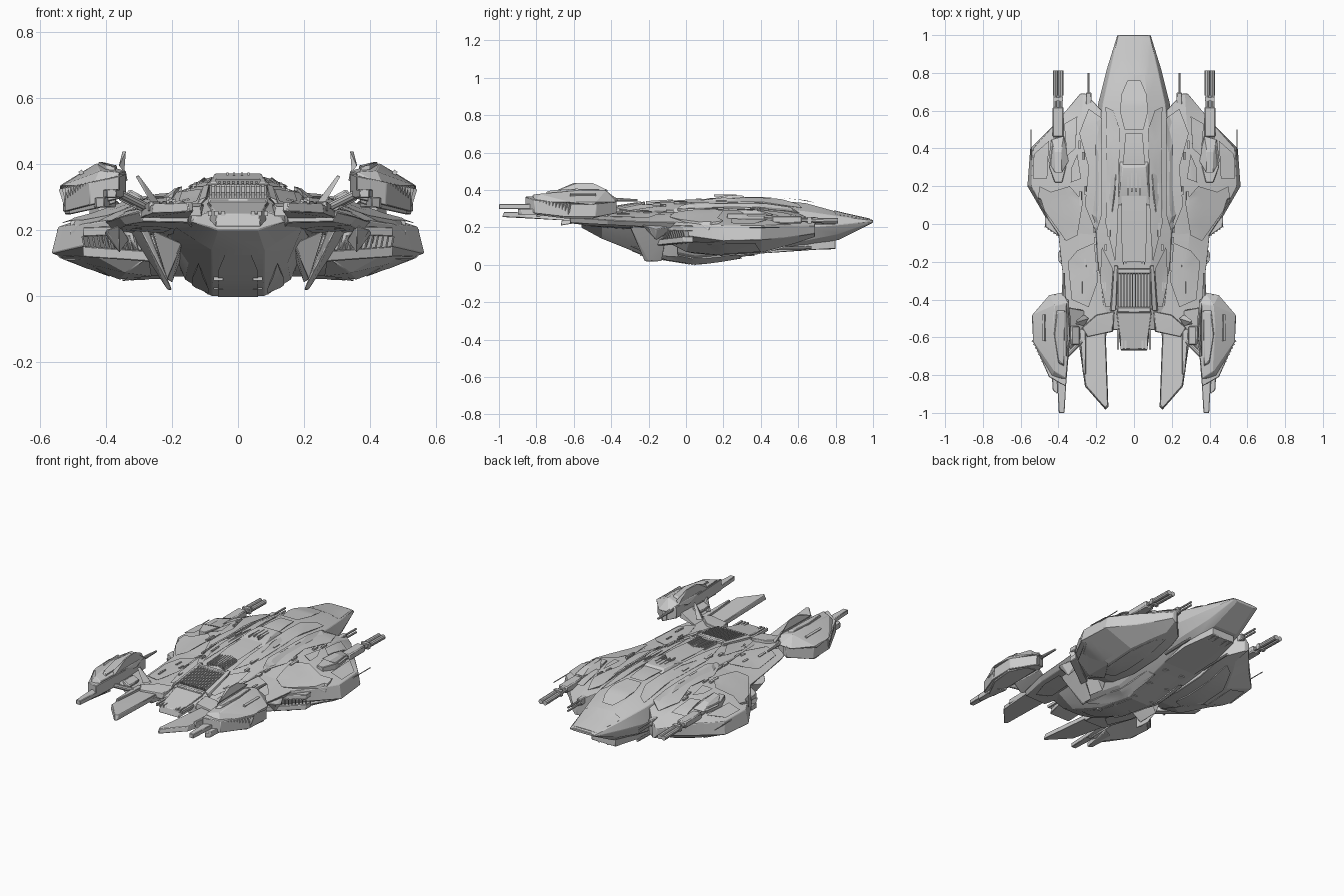
import bpy, bmesh, math, random
from mathutils import Vector, Matrix
from mathutils.bvhtree import BVHTree
random.seed(4)
trees = []

def finish(name, bm, mirror=False, bevel=0.0):
    bmesh.ops.recalc_face_normals(bm, faces=bm.faces)
    me = bpy.data.meshes.new(name)
    bm.to_mesh(me)
    ob = bpy.data.objects.new(name, me)
    bpy.context.collection.objects.link(ob)
    if mirror:
        ob.modifiers.new("mirror", 'MIRROR')
    if bevel:
        b = ob.modifiers.new("bevel", 'BEVEL')
        b.width, b.segments, b.limit_method = bevel, 1, 'ANGLE'

def loft(name, secs, mirror=False):
    bm = bmesh.new()
    rings = [[bm.verts.new((x, y, z)) for x, z in ring] for y, ring in secs]
    for a, b in zip(rings, rings[1:]):
        for i in range(len(a)):
            j = (i + 1) % len(a)
            bm.faces.new((a[i], a[j], b[j], b[i]))
    bm.faces.new(rings[0])
    bm.faces.new(rings[-1])
    trees.append(BVHTree.FromBMesh(bm))
    finish(name, bm, mirror, 0.003)

def hull(name, pts, mirror=True, bevel=0.003):
    bm = bmesh.new()
    for p in pts:
        bm.verts.new(p)
    bmesh.ops.convex_hull(bm, input=bm.verts)
    bmesh.ops.dissolve_limit(bm, angle_limit=0.02, verts=bm.verts, edges=bm.edges)
    finish(name, bm, mirror, bevel)

def slab(name, pts, thick, inset=0.0, mirror=True):
    # outline with heights; the top is drawn in toward the middle
    c = sum((Vector(p) for p in pts), Vector()) / len(pts)
    top = [Vector(p) + Vector(((c.x - p[0]) * inset, (c.y - p[1]) * inset, 0)) for p in pts]
    hull(name, top + [Vector(p) - Vector((0, 0, thick)) for p in pts], mirror)

def box(name, c, s, rot=(0, 0, 0), mirror=True, bevel=0.0):
    bm = bmesh.new()
    m = Matrix.Translation(c) @ Matrix.Rotation(rot[2], 4, 'Z') @ Matrix.Rotation(rot[1], 4, 'Y') @ Matrix.Rotation(rot[0], 4, 'X')
    bmesh.ops.create_cube(bm, size=1, matrix=m @ Matrix.Diagonal((*s, 1)))
    finish(name, bm, mirror, bevel)

def tube(name, a, b, r, r2=None, sides=10):
    a, b = Vector(a), Vector(b)
    bm = bmesh.new()
    m = Matrix.Translation((a + b) / 2) @ (b - a).to_track_quat('Z', 'Y').to_matrix().to_4x4()
    bmesh.ops.create_cone(bm, cap_ends=True, segments=sides, radius1=r, radius2=r2 or r, depth=(b - a).length, matrix=m)
    finish(name, bm, True)

def surf(x, y, side=1):
    hits = [t.ray_cast(Vector((abs(x), y, side)), Vector((0, 0, -side)))[0] for t in trees]
    zs = [h.z * side for h in hits if h]
    return max(zs) * side if zs else 0.22

def panel(name, outline, rise=0.008, side=1, mirror=True):
    # armour panel that follows the hull below it, with a chamfered rim
    bm = bmesh.new()
    f = bm.faces.new([bm.verts.new((x, y, 0)) for x, y in outline])
    bmesh.ops.inset_region(bm, faces=[f], thickness=.007, use_boundary=True)
    rim = {v for v in bm.verts if v not in f.verts[:]}
    bmesh.ops.triangulate(bm, faces=[f])
    inner = [e for e in bm.edges if not (e.verts[0] in rim or e.verts[1] in rim)]
    bmesh.ops.subdivide_edges(bm, edges=inner, cuts=3, use_grid_fill=True)
    for v in bm.verts:
        v.co.z = surf(v.co.x, v.co.y, side) + side * (-.004 if v in rim else rise)
    finish(name, bm, mirror)

def sym(half):
    return half + [(-x, y) for x, y in reversed(half)]

# central hull: y, then bottom, flank, waist, shoulder and top as (x, z)
rows = [(1.0, .06, .225, .085, .228, .09, .233, .08, .238, .05, .24),
        (.82, .08, .135, .12, .165, .145, .215, .125, .26, .055, .28),
        (.64, .09, .095, .15, .13, .19, .20, .165, .285, .07, .33),
        (.40, .11, .06, .17, .10, .22, .19, .19, .31, .085, .352),
        (.05, .08, .0, .16, .05, .22, .18, .20, .31, .09, .342),
        (-.20, .08, .04, .15, .10, .22, .20, .19, .285, .09, .325),
        (-.45, .08, .14, .13, .17, .20, .215, .16, .262, .085, .285),
        (-.56, .06, .20, .09, .21, .14, .225, .12, .248, .07, .262)]
loft("central_hull", [(r[0], sym([(r[i], r[i + 1]) for i in range(1, 11, 2)])) for r in rows])
# broad side pods: y, inner x, shoulder, upper edge, lower edge, belly, inner bottom z
pods = [(.69, .255, .27, .225, .285, .205, .285, .17, .27, .15, .15),
        (.60, .17, .275, .26, .36, .21, .36, .155, .26, .12, .12),
        (.53, .16, .28, .275, .42, .215, .42, .145, .30, .10, .10),
        (.40, .16, .30, .285, .535, .21, .55, .135, .36, .065, .07),
        (.20, .16, .30, .29, .545, .21, .565, .13, .36, .052, .06),
        (.02, .16, .30, .28, .45, .22, .46, .155, .34, .08, .08),
        (-.12, .16, .28, .265, .36, .235, .35, .20, .30, .14, .13)]
loft("side_pod", [(p[0], [(p[1], p[3] + .015), p[2:4], p[4:6], p[6:8], p[8:10], (p[1], p[10])]) for p in pods], True)
# rear shoulders joining the pods to the tail
loft("rear_shoulder", [(.02, [(.15, .29), (.30, .275), (.41, .225), (.39, .19), (.15, .16)]),
                       (-.22, [(.15, .285), (.28, .265), (.385, .23), (.36, .205), (.15, .18)]),
                       (-.42, [(.13, .265), (.26, .262), (.36, .24), (.34, .215), (.13, .20)]),
                       (-.62, [(.15, .25), (.22, .262), (.30, .255), (.29, .225), (.15, .222)])], True)
# tail prongs and centre tail deck
slab("tail_prong", [(.15, -.56, .262), (.30, -.58, .262), (.26, -.86, .28), (.15, -.985, .284), (.135, -.97, .284)], .028, .06)
slab("tail_prong_rib", [(.255, -.55, .275), (.29, -.55, .275), (.27, -.8, .288), (.255, -.8, .288)], .03, .05)
slab("tail_deck", [(-.10, -.46, .285), (.10, -.46, .285), (.07, -.67, .25), (-.07, -.67, .25)], .04, .08, False)
for x in (.045, .065, .085):
    box("tail_flap_bar", (x, -.61, .25), (.012, .11, .016))
slab("tail_bracket", [(.10, -.46, .28), (.20, -.48, .28), (.28, -.55, .28), (.25, -.60, .272), (.17, -.56, .272), (.11, -.57, .272)], .03, .05)
# dorsal spine, canopy and raised armour
panel("dorsal_spine", sym([(.045, .48), (.06, .30), (.07, 0), (.06, -.20)]), .012, mirror=False)
panel("canopy", sym([(.035, .76), (.065, .69), (.075, .60), (.05, .50)]), .016, mirror=False)
panel("nose_panel", sym([(.08, .985), (.125, .80), (.06, .79)]), .004, mirror=False)
panel("spine_armour", [(.075, .50), (.11, .60), (.15, .62), (.145, .35), (.15, .0), (.10, -.20), (.085, 0)], .010)
panel("shoulder_armour", [(.17, .56), (.24, .61), (.29, .48), (.24, .30), (.26, .10), (.20, -.05), (.17, .05)], .014)
panel("pod_front_armour", [(.30, .57), (.37, .53), (.355, .36), (.31, .40)], .012)
panel("pod_rear_armour", [(.27, .12), (.34, .20), (.44, .17), (.50, .20), (.51, .12), (.36, -.09), (.30, -.06)], .012)
panel("pod_edge_armour", [(.45, .44), (.53, .37), (.535, .24), (.46, .24)], .010)
panel("pod_hatch", [(.30, .37), (.33, .30), (.335, .22), (.28, .24)], .012)
panel("shoulder_panel", [(.21, -.10), (.30, -.14), (.35, -.20), (.33, -.40), (.24, -.44), (.19, -.30)], .010)
panel("rear_spine_armour", [(.11, -.24), (.17, -.12), (.18, -.30), (.15, -.44), (.125, -.44)], .014)
# hump on the spine with its flared cheeks, slots and ribs
hull("spine_hump", [(s * x, y, z) for s in (1, -1) for x, y, z in
                    ((.075, .33, .35), (.06, .30, .372), (.07, .21, .372), (.085, .10, .345), (.08, .33, .33), (.10, .10, .32))], False)
hull("hump_cheek", [(.09, .34, .35), (.10, .20, .362), (.115, .06, .345), (.15, .34, .32), (.165, .06, .315), (.10, .06, .32)])
for i in range(2):
    box("spine_slot", (.012 + .02 * i, .22 - .02 * i, .370), (.006, .10, .010))
for i in range(5):
    box("spine_rib", (.014 * i, -.13 - .006 * i, .336), (.007, .12, .018), (.06, 0, 0))
# dorsal engine: frames, cheeks and exhaust vanes
for y0, z0 in ((-.25, .32), (-.455, .28)):
    box("engine_frame", (0, y0, z0), (.18, .03, .035), mirror=False, bevel=.006)
hull("engine_cheek", [(.085, -.22, .34), (.105, -.22, .335), (.12, -.46, .29), (.095, -.46, .30), (.085, -.22, .29), (.13, -.46, .26)])
for i in range(6):
    box("exhaust_vane", (.008 + .015 * i, -.35, .31), (.007, .18, .022), (.16, 0, 0))
# tail nacelles: tilted body, keel, hood, fin, vents and prongs
slab("nacelle_body", [(.345, -.40, .372), (.42, -.37, .345), (.53, -.48, .325), (.525, -.64, .325), (.45, -.81, .345), (.36, -.86, .365), (.34, -.62, .372)], .07)
slab("nacelle_keel", [(.37, -.44, .315), (.45, -.42, .295), (.525, -.50, .275), (.51, -.64, .275), (.42, -.80, .295), (.37, -.82, .31)], .028, -.03)
hull("nacelle_hood", [(.345, -.42, .38), (.42, -.43, .40), (.375, -.36, .345), (.45, -.375, .335), (.54, -.48, .335), (.535, -.62, .335), (.54, -.5, .322),
                      (.44, -.81, .335), (.42, -.78, .38), (.36, -.82, .375), (.34, -.6, .38), (.335, -.5, .35), (.36, -.82, .345), (.43, -.55, .402)])
slab("nacelle_hood_plate", [(.365, -.45, .396), (.41, -.45, .406), (.425, -.58, .408), (.40, -.74, .398), (.37, -.76, .392)], .02, .1)
hull("nacelle_fin", [(.36, -.42, .40), (.345, -.50, .438), (.34, -.60, .438), (.36, -.70, .395), (.345, -.42, .375), (.345, -.70, .375), (.35, -.50, .438), (.35, -.58, .438)], bevel=0)
box("nacelle_slot", (.475, -.55, .374), (.012, .14, .014), (0, .55, 0))
for i in range(10):
    t = i / 9
    box("nacelle_vent", (.52 - .08 * t, -.63 - .16 * t, .30 + .015 * t), (.03, .008, .06), (0, .35, .5))
for i in range(5):
    box("nacelle_front_vane", (.40 + .022 * i, -.39 - .018 * i, .312 - .007 * i), (.010, .03, .05))
hull("nacelle_prong", [(x, y, z) for x, y in ((.355, -.78), (.41, -.78), (.40, -.9), (.398, -1), (.368, -1)) for z in (.298, .325)])
hull("nacelle_lower_prong", [(x, y, z) for x, y in ((.37, -.70), (.44, -.72), (.43, -.88), (.405, -.90)) for z in (.268, .30)])
tube("nacelle_front_spike", (.372, -.42, .35), (.372, -.26, .345), .012, .006)
hull("nacelle_arm", [(.25, -.46, .25), (.25, -.58, .25), (.30, -.45, .28), (.36, -.44, .33), (.36, -.66, .33), (.30, -.66, .26), (.36, -.64, .29), (.35, -.44, .29)])
tube("arm_strut", (.28, -.62, .27), (.36, -.70, .31), .014)
box("arm_joint", (.315, -.59, .30), (.05, .10, .03), (0, -.5, 0), bevel=.006)
hull("tail_antenna", [(.24, -.50, .285), (.265, -.54, .285), (.265, -.48, .285), (.30, -.52, .365), (.31, -.53, .362), (.305, -.51, .365)], bevel=0)
# pod cannons with mounts, and secondary guns
hull("cannon_mount", [(x, y, z) for x, y in ((.365, .42), (.435, .42), (.45, .30), (.42, .22), (.38, .22), (.36, .30)) for z in (.21, .275)])
hull("cannon_shield", [(.345, .33, .27), (.37, .47, .27), (.44, .45, .26), (.455, .33, .26), (.38, .27, .30), (.42, .27, .295), (.385, .38, .295), (.42, .38, .29)])
for x in (.388, .416):
    tube("cannon_barrel", (x, .38, .245), (x, .80, .235), .011)
    tube("cannon_muzzle", (x, .68, .238), (x, .812, .235), .0145)
box("cannon_sleeve", (.402, .54, .242), (.058, .16, .04), bevel=.006)
box("cannon_clamp", (.402, .66, .238), (.05, .02, .034))
for z in (.225, .245):
    tube("secondary_gun", (.24, .56, z), (.24, .80, z - .004), .006)
box("secondary_breech", (.24, .65, .235), (.03, .09, .04), bevel=.004)
tube("pod_antenna", (.545, .34, .20), (.546, .50, .20), .003, sides=6)
# pod rear intakes: slats, lips and the cowl below
u, v = Vector((.27, -.135, .16)), Vector((.46, .0, .165))
for i in range(13):
    box("intake_slat", u.lerp(v, i / 12), (.006, .03, .062 - .02 * i / 12), (.35, 0, .6))
for dz, h in ((.04, .014), (-.04, .016)):
    ends = (u + Vector((-.01, -.01, dz)), v + Vector((.01, .0, dz * .75)))
    hull("intake_lip", [p + Vector((0, dy, e)) for p in ends for dy in (-.015, .04) for e in (-h, h)])
hull("pod_lower_cowl", [(.27, -.10, .12), (.44, .02, .125), (.55, .22, .12), (.36, .20, .05), (.26, .05, .06), (.34, .0, .07)])
# underside: swept fins, keel, chin and armour
hull("ventral_fin", [(.31, -.10, .20), (.30, -.30, .21), (.33, -.10, .20), (.27, -.30, .20), (.21, -.13, .018), (.20, -.22, .018), (.215, -.20, .02)])
hull("ventral_strut", [(.17, -.05, .12), (.17, -.26, .16), (.26, -.05, .18), (.26, -.28, .20), (.20, -.04, .04), (.215, -.20, .05)])
hull("outer_finlet", [(.36, -.06, .21), (.36, -.24, .215), (.405, -.16, .19), (.40, -.20, .20), (.36, -.16, .13), (.33, -.10, .17)])
slab("chin_block", [(-.08, .80, .14), (.08, .80, .14), (.12, .60, .13), (.11, .36, .11), (-.11, .36, .11), (-.12, .60, .13)], .052, .0, False)
panel("keel_plate", sym([(.05, .34), (.06, .05), (.06, -.30), (.04, -.42)]), .003, -1, False)
panel("ventral_armour", [(.09, .30), (.135, .28), (.14, -.05), (.12, -.30), (.09, -.10)], .008, -1)
panel("pod_belly_armour", [(.23, .56), (.29, .52), (.35, .38), (.35, .20), (.32, .06), (.23, .10)], .007, -1)
panel("pod_flank_armour", [(.39, .40), (.52, .37), (.54, .22), (.47, .10), (.39, .18)], .006, -1)
panel("rear_belly_armour", [(.23, -.30), (.33, -.28), (.32, -.42), (.27, -.56), (.20, -.50)], .008, -1)
for x, y, n in ((.03, .70, .2), (.06, .66, .26), (.14, .56, .22)):
    tube("chin_gun", (x, y - n / 2, .088), (x, y + n / 2, .092), .008)
for i in range(6):
    box("keel_clamp", (.06, .48 - .14 * i, surf(.06, .48 - .14 * i, -1) + .005), (.03, .05, .012))
# small fittings on the upper hull
for i in range(18):
    x, y = random.uniform(.12, .30), random.uniform(-.42, .55)
    box("hull_fitting", (x, y, surf(x, y) + .009), (random.uniform(.006, .014), random.uniform(.03, .08), .012), (0, .2, 0))
# smooth shading with sharp edges kept
for ob in bpy.data.objects:
    ob.select_set(True)
    bpy.context.view_layer.objects.active = ob
bpy.ops.object.shade_smooth_by_angle(angle=math.radians(14))
